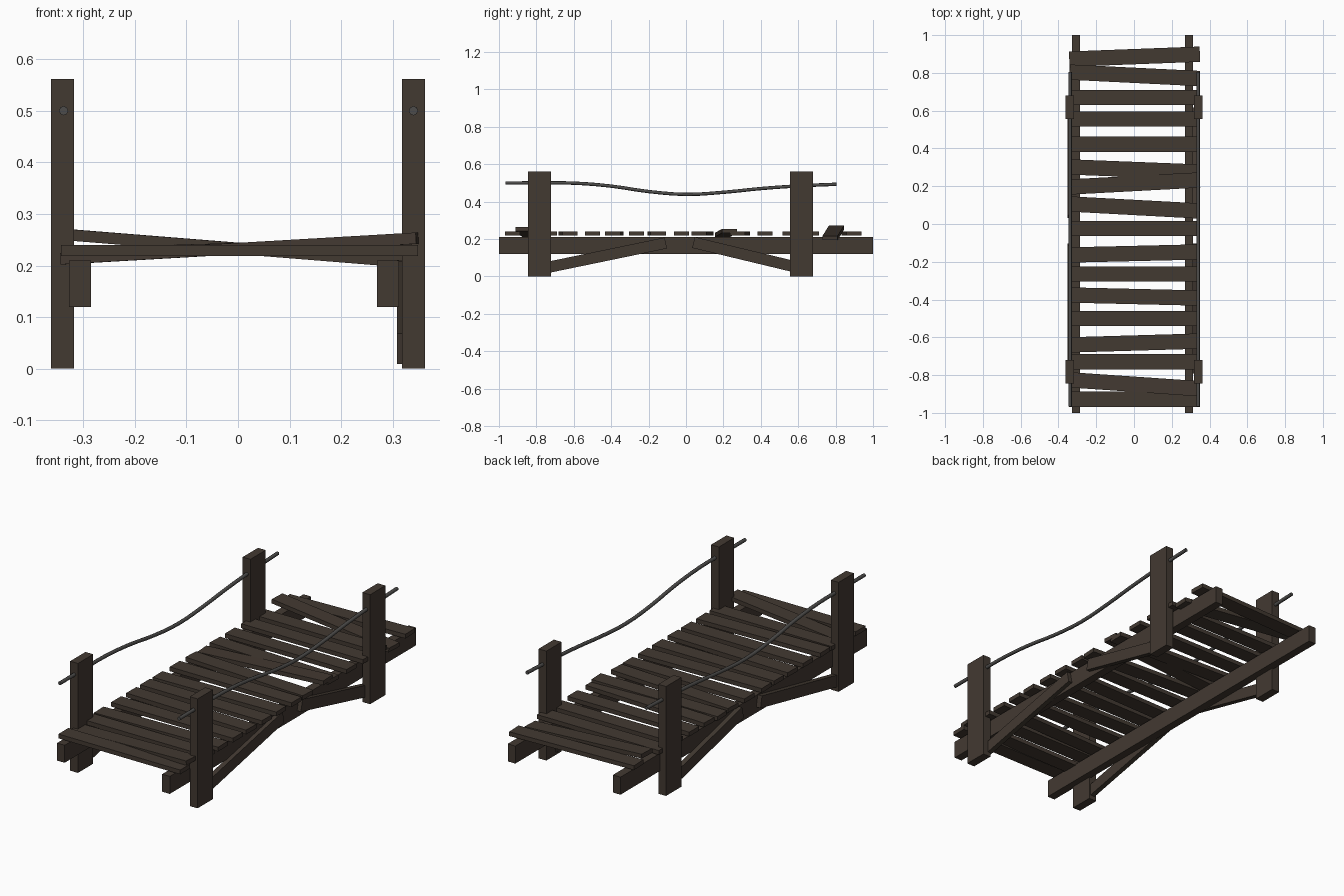
import bpy
from math import atan2, hypot
from mathutils import Matrix, Vector

if "Cube" in bpy.data.objects:
    bpy.data.objects.remove(bpy.data.objects["Cube"])


def material(name, color):
    m = bpy.data.materials.new(name)
    m.diffuse_color = (*color, 1)
    m.use_nodes = True
    m.node_tree.nodes["Principled BSDF"].inputs["Base Color"].default_value = m.diffuse_color
    return m


WOOD = material("dark_wood", (0.055, 0.041, 0.031))
ROPE = material("rope_fibre", (0.075, 0.073, 0.07))


def box(name, center, size, rot=Matrix.Identity(4)):
    bpy.ops.mesh.primitive_cube_add(size=1)
    ob = bpy.context.object
    ob.name = name
    ob.data.transform(Matrix.Translation(center) @ rot @ Matrix.Diagonal((*size, 1)))
    ob.data.materials.append(WOOD)
    return ob


# Posts and long beams
for side, sx, beam_x in (("left", -1, -0.3065), ("right", 1, 0.291)):
    for end, y in (("front", -0.783), ("back", 0.617)):
        box(f"{side}_{end}_post", (sx * 0.34, y, 0.281), (0.044, 0.124, 0.562))
    box(f"{side}_beam", (beam_x, 0, 0.165), (0.043, 2.0, 0.09))

# Diagonal braces: (y, z) of both axis ends
for side, x in (("left", -0.339), ("right", 0.321)):
    for end, a, b in (("front", (-0.785, 0.039), (-0.108, 0.179)),
                      ("back", (0.61, 0.045), (0.04, 0.182))):
        dy, dz = b[0] - a[0], b[1] - a[1]
        if dy < 0:
            dy, dz = -dy, -dz
        rot = Matrix.Rotation(atan2(dz, dy), 4, 'X')
        box(f"{side}_{end}_brace", (x, (a[0] + b[0]) / 2, (a[1] + b[1]) / 2),
            (0.026, hypot(dy, dz), 0.06), rot)

# Deck planks: (y at left end, y at right end, height slope along x)
planks = [
    (0.873, 0.899, 0), (0.804, 0.77, -0.08), (0.67, 0.67, 0), (0.556, 0.556, 0),
    (0.423, 0.423, 0), (0.302, 0.275, 0), (0.196, 0.233, 0.03), (0.106, 0.069, 0),
    (-0.024, -0.024, 0), (-0.164, -0.148, 0), (-0.265, -0.265, 0),
    (-0.376, -0.392, 0), (-0.5, -0.5, 0), (-0.64, -0.62, 0), (-0.73, -0.73, 0),
    (-0.825, -0.872, 0.058), (-0.927, -0.927, 0),
]
for i, (yl, yr, slope) in enumerate(planks, 1):
    rot = Matrix.Rotation(atan2(yr - yl, 0.69), 4, 'Z') @ Matrix.Rotation(-atan2(slope, 1), 4, 'Y')
    z = 0.233 if slope else 0.229
    box(f"deck_plank_{i:02d}", (0.003, (yl + yr) / 2, z), (0.692, 0.081, 0.022), rot)

# Sagging hand ropes running through the posts
path = [(-0.965, 0.5), (-0.78, 0.5), (-0.6, 0.499), (-0.4, 0.483), (-0.2, 0.454),
        (0, 0.439), (0.2, 0.45), (0.4, 0.47), (0.617, 0.485), (0.805, 0.493)]
for side, x in (("left", -0.338), ("right", 0.34)):
    cu = bpy.data.curves.new(f"{side}_rope", 'CURVE')
    cu.dimensions = '3D'
    cu.bevel_depth = 0.009
    cu.bevel_resolution = 2
    cu.use_fill_caps = True
    cu.resolution_u = 3
    sp = cu.splines.new('BEZIER')
    sp.bezier_points.add(len(path) - 1)
    for p, (y, z) in zip(sp.bezier_points, path):
        p.co = Vector((x, y, z))
        p.handle_left_type = p.handle_right_type = 'AUTO'
    cu.materials.append(ROPE)
    bpy.context.collection.objects.link(bpy.data.objects.new(f"{side}_rope", cu))
